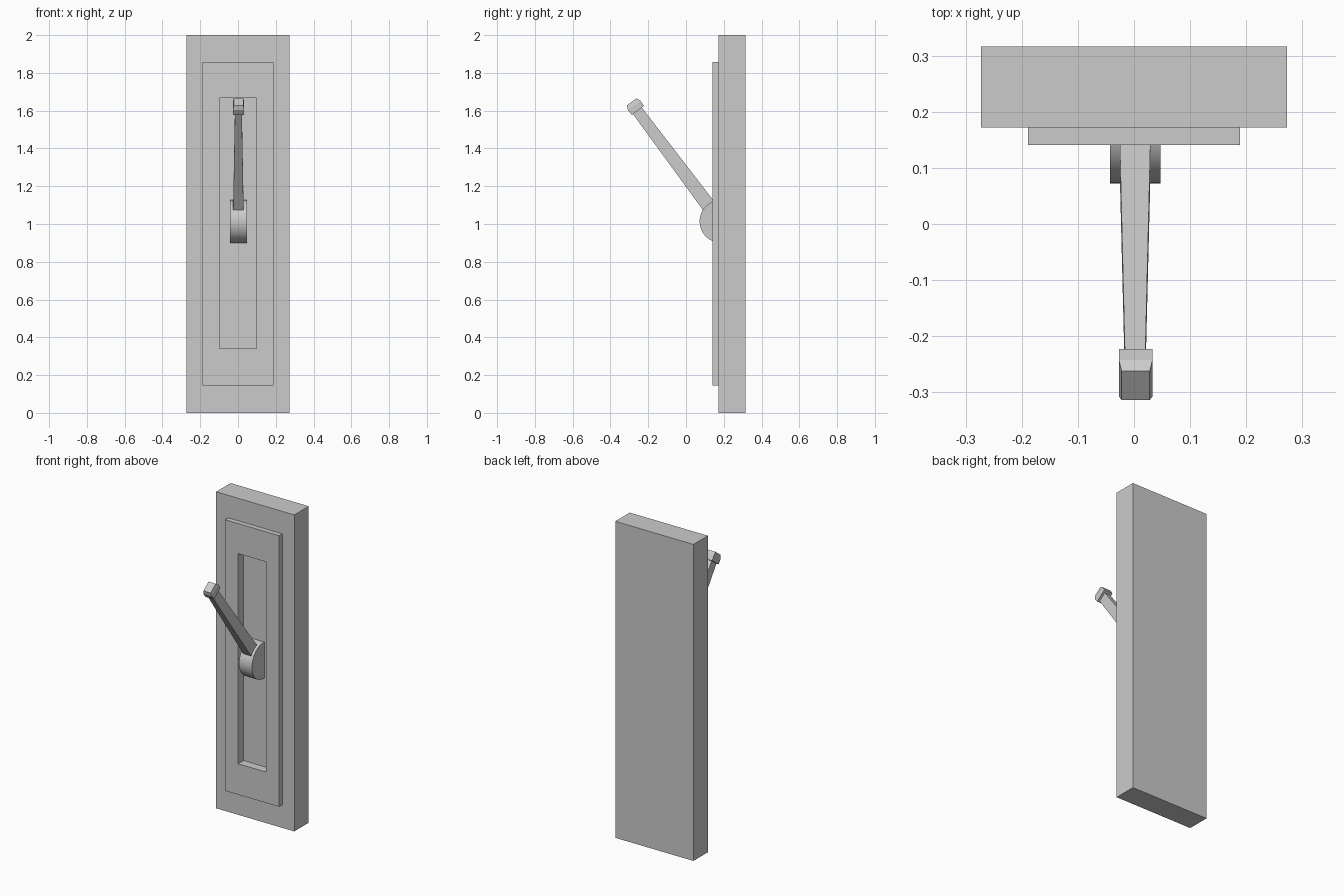
import bpy, bmesh, math
from mathutils import Vector

if "Cube" in bpy.data.objects:
    bpy.data.objects.remove(bpy.data.objects["Cube"])

CX = 0.002                               # lever assembly centre in x
PIVOT = Vector((CX, 0.186, 1.008))       # lever pivot
U = Vector((0, -0.6, 0.8))               # along the lever
V = Vector((0, 0.8, 0.6))                # across the lever
X = Vector((1, 0, 0))


def loft(name, rings):
    """Skin a list of matching point rings and cap both ends."""
    bm = bmesh.new()
    loops = [[bm.verts.new(p) for p in ring] for ring in rings]
    n = len(loops[0])
    for a, b in zip(loops, loops[1:]):
        for i in range(n):
            j = (i + 1) % n
            bm.faces.new((a[i], a[j], b[j], b[i]))
    bm.faces.new(loops[0][::-1])
    bm.faces.new(loops[-1])
    bmesh.ops.recalc_face_normals(bm, faces=bm.faces)
    mesh = bpy.data.meshes.new(name)
    bm.to_mesh(mesh)
    bm.free()
    obj = bpy.data.objects.new(name, mesh)
    bpy.context.collection.objects.link(obj)
    return obj


def rect(center, a, b, ha, hb):
    return [center + a * (s * ha) + b * (t * hb)
            for s, t in ((-1, -1), (1, -1), (1, 1), (-1, 1))]


# Wall panel: backing block, raised plate and recessed slot
steps = [(0.316, 0.273, 0, 2), (0.172, 0.273, 0, 2),
         (0.172, 0.189, 0.145, 1.858), (0.141, 0.189, 0.145, 1.858),
         (0.141, 0.098, 0.34, 1.668), (0.195, 0.098, 0.34, 1.668)]
loft("panel", [rect(Vector((0, y, (lo + hi) / 2)), X, Vector((0, 0, 1)),
                    hx, (hi - lo) / 2) for y, hx, lo, hi in steps])

# Rounded hub emerging from the slot
R = 0.114
arc = [(0.196, 1.014 + R)]
arc += [(0.186 - R * math.sin(math.pi * i / 24),
         1.014 + R * math.cos(math.pi * i / 24)) for i in range(25)]
arc += [(0.196, 1.014 - R)]
hub = loft("pivot_hub", [[(CX + s * 0.045, y, z) for y, z in arc]
                         for s in (-1, 1)])
bpy.context.view_layer.objects.active = hub
hub.select_set(True)
bpy.ops.object.shade_smooth_by_angle(angle=math.radians(30))

# Tapered lever arm
loft("lever_arm", [rect(PIVOT + U * d, X, V, hx, hv)
                   for d, hx, hv in ((0, 0.029, 0.039), (0.745, 0.018, 0.029))])

# Chamfered knob on the lever end
tip = Vector((CX + 0.001, -0.288, 1.646))
loft("lever_knob", [rect(tip + U * d, X, V, hx, hv)
                    for d, hx, hv in ((-0.056, 0.03, 0.040),
                                      (-0.022, 0.03, 0.041),
                                      (0, 0.025, 0.032))])
